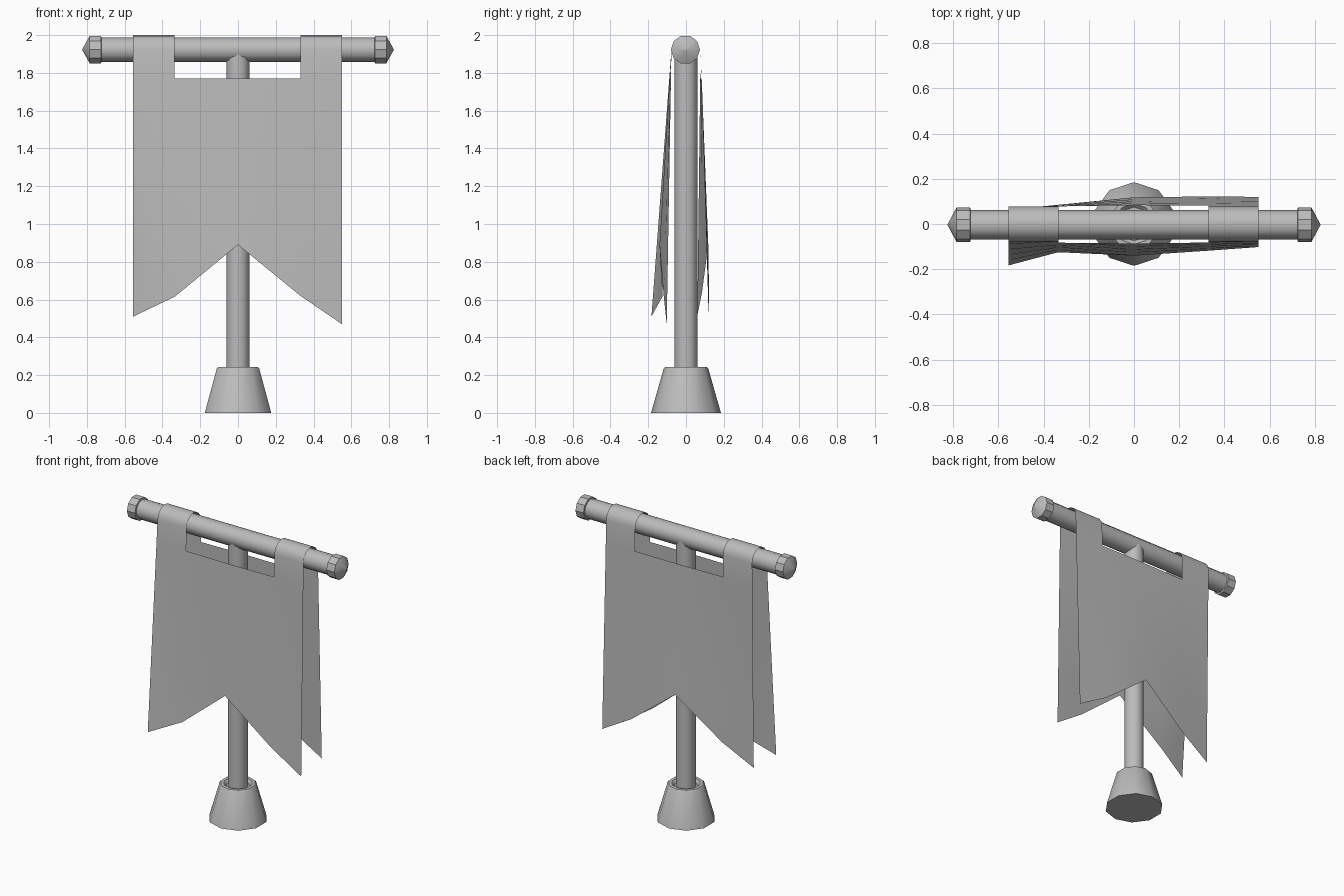
import bpy, bmesh, math
from mathutils import Matrix

cube = bpy.data.objects.get("Cube")
if cube:
    bpy.data.objects.remove(cube, do_unlink=True)

# Single flat grey
GREY = (0.5, 0.5, 0.5, 1.0)
mat = bpy.data.materials.new("plain_grey")
mat.use_nodes = True
mat.diffuse_color = GREY
mat.node_tree.nodes["Principled BSDF"].inputs["Base Color"].default_value = GREY

BAR_Z, WRAP_R = 1.923, 0.077


def finish(name, bm, angle=35):
    bmesh.ops.remove_doubles(bm, verts=bm.verts, dist=1e-5)
    bmesh.ops.recalc_face_normals(bm, faces=bm.faces)
    me = bpy.data.meshes.new(name)
    bm.to_mesh(me)
    bm.free()
    me.materials.append(mat)
    ob = bpy.data.objects.new(name, me)
    bpy.context.collection.objects.link(ob)
    bpy.ops.object.select_all(action='DESELECT')
    ob.select_set(True)
    bpy.context.view_layer.objects.active = ob
    bpy.ops.object.shade_smooth_by_angle(angle=math.radians(angle))
    return ob


def lathe(name, profile, sides=10, matrix=Matrix(), angle=40):
    """Spin (radius, height) points round z; close open ends."""
    bm = bmesh.new()
    rings = []
    for r, h in profile:
        ring = []
        for i in range(sides):
            a = math.pi / 2 + 2 * math.pi * i / sides
            ring.append(bm.verts.new((r * math.cos(a), r * math.sin(a), h)))
        rings.append(ring)
    for lo, hi in zip(rings, rings[1:]):
        for i in range(sides):
            j = (i + 1) % sides
            bm.faces.new((lo[i], lo[j], hi[j], hi[i]))
    bm.faces.new(rings[0][::-1])
    bm.faces.new(rings[-1])
    bmesh.ops.transform(bm, matrix=matrix, verts=bm.verts)
    return finish(name, bm, angle)


# Stand: flared foot with a recessed top, and the upright pole
lathe("base", [(0.185, 0), (0.118, 0.235), (0.112, 0.242), (0.09, 0.242), (0.075, 0.225)])
lathe("pole", [(0.062, 0.2), (0.062, 1.92)], 12)

# Crossbar with a pointed cap on each end
to_x = Matrix.Translation((0, -0.003, BAR_Z)) @ Matrix.Rotation(math.pi / 2, 4, 'Y')
lathe("crossbar", [(0.065, -0.76), (0.065, 0.76)], 12, to_x)
for side, label in ((1, "left"), (-1, "right")):
    cap = [(0.06, side * 0.722), (0.077, side * 0.725),
           (0.077, side * 0.785), (0.001, side * 0.825)]
    lathe("cap_" + label, cap, 10, to_x, 30)

# Cloth columns: x, front hem (y, z), back hem (y, z)
COLUMNS = [(-0.555, (-0.183, 0.51), (0.060, 0.515)),
           (-0.335, (-0.125, 0.615), (0.085, 0.64)),
           (0.0, (-0.140, 0.89), (0.118, 0.89)),
           (0.33, (-0.118, 0.62), (0.122, 0.635)),
           (0.55, (-0.102, 0.47), (0.120, 0.51))]
CUT_Z = 1.77


def hang(hem, side, z):
    """Point on the straight fall from the bar to the hem."""
    t = (BAR_Z - z) / (BAR_Z - hem[1])
    top = side * WRAP_R
    return top + (hem[0] - top) * t, z


def column(hem, side):
    """Cloth rows from the cut-out level down to the hem."""
    n = 4
    return [hang(hem, side, CUT_Z + (hem[1] - CUT_Z) * i / n) for i in range(n + 1)]


def strip(bm, xa, rows_a, xb, rows_b):
    va = [bm.verts.new((xa, y, z)) for y, z in rows_a]
    vb = [bm.verts.new((xb, y, z)) for y, z in rows_b]
    for i in range(len(va) - 1):
        bm.faces.new((va[i], vb[i], vb[i + 1], va[i + 1]))


# Banner: front and back sheets joined by two straps over the bar
bm = bmesh.new()
for (xa, fa, ba), (xb, fb, bb) in zip(COLUMNS, COLUMNS[1:]):
    strip(bm, xa, column(fa, -1), xb, column(fb, -1))
    strip(bm, xa, column(ba, 1), xb, column(bb, 1))
arc = [(-WRAP_R * math.cos(math.pi * i / 8), BAR_Z + WRAP_R * math.sin(math.pi * i / 8))
       for i in range(9)]
for (xa, fa, ba), (xb, fb, bb) in (COLUMNS[0:2], COLUMNS[3:5]):
    strip(bm, xa, [hang(fa, -1, CUT_Z)] + arc + [hang(ba, 1, CUT_Z)],
          xb, [hang(fb, -1, CUT_Z)] + arc + [hang(bb, 1, CUT_Z)])
finish("banner", bm, 40)
